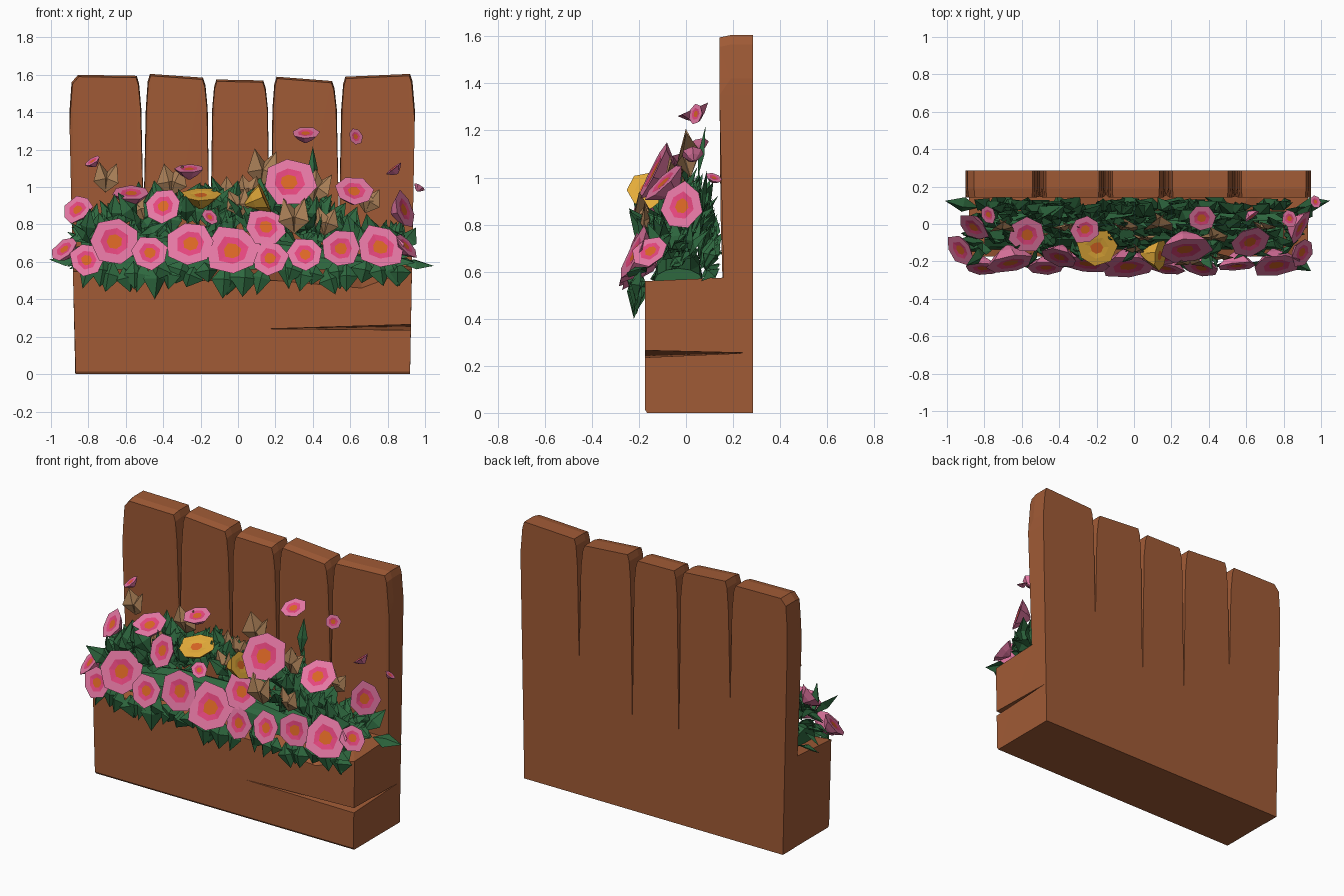
import bpy, bmesh, math, random
from mathutils import Vector

random.seed(11)
rnd = random.uniform
if "Cube" in bpy.data.objects:
    bpy.data.objects.remove(bpy.data.objects["Cube"])


def material(name, rgb):
    col = [((c / 255 + 0.055) / 1.055) ** 2.4 for c in rgb] + [1]
    m = bpy.data.materials.new(name)
    m.use_nodes = True
    m.diffuse_color = col
    m.node_tree.nodes["Principled BSDF"].inputs["Base Color"].default_value = col
    return m


wood = material("wood brown", (161, 91, 54))
green = material("leaf green", (46, 104, 63))
tan = material("dry leaf tan", (168, 126, 86))
pink = material("petal pink", (229, 120, 164))
rose = material("deep rose", (228, 70, 126))
orange = material("heart orange", (218, 102, 36))
yellow = material("petal yellow", (228, 172, 58))


def finish(bm, name, mats, fix=True):
    if fix:
        bmesh.ops.recalc_face_normals(bm, faces=bm.faces)
    me = bpy.data.meshes.new(name)
    bm.to_mesh(me)
    bm.free()
    for m in mats:
        me.materials.append(m)
    ob = bpy.data.objects.new(name, me)
    bpy.context.collection.objects.link(ob)
    return ob


def loft(loops, name, mat=wood):
    """Closed solid through a list of equal-length loops."""
    bm = bmesh.new()
    rows = [[bm.verts.new(p) for p in loop] for loop in loops]
    n = len(rows[0])
    for a, b in zip(rows, rows[1:]):
        for i in range(n):
            bm.faces.new((a[i], a[(i + 1) % n], b[(i + 1) % n], b[i]))
    bm.faces.new(rows[0])
    bm.faces.new(rows[-1])
    bmesh.ops.triangulate(bm, faces=bm.faces)
    return finish(bm, name, [mat])


# Trough: cross-sections along x with an uneven front lip
sections = []
for x, foot, lip in ((-0.883, -0.868, 0.55), (-0.3, -0.3, 0.5), (0.2, 0.2, 0.5),
                     (0.66, 0.66, 0.46), (0.93, 0.92, 0.56)):
    sections.append([(foot, -0.165, 0), (foot, -0.175, 0.015), (x, -0.175, lip),
                     (x, 0.17, 0.575), (foot, 0.172, 0)])
trough = loft(sections, "trough")

# Back boards: left seam, right seam, left split end, right split end, top left, top right
boards = [(-0.87, -0.505, 1.3, 0.85, 1.6, 1.595),
          (-0.505, -0.15, 0.85, 0.55, 1.605, 1.585),
          (-0.15, 0.172, 0.55, 0.57, 1.575, 1.57),
          (0.172, 0.54, 0.57, 0.83, 1.59, 1.567),
          (0.54, 0.92, 0.83, 1.35, 1.59, 1.605)]
board_objects = []
for i, (l, r, nl, nr, tl, tr) in enumerate(boards):
    lx = -0.9 if i == 0 else l + 0.012
    rx = 0.945 if i == 4 else r - 0.012
    up = 1.42
    outline = [(l, 0), (r, 0), (r if i < 4 else rx, nr), (rx, up), (rx - 0.012, tr - 0.04),
               (rx - 0.025, tr), (lx + (0.045 if i == 0 else 0.022), tl),
               (lx + 0.01, tl - 0.04), (lx, up), (l if i > 0 else lx, nl)]
    mid = (l + r) / 2
    back = [(x, 0.285, z) for x, z in outline]
    main = [(x, 0.19, z) for x, z in outline]
    front = [(mid + (x - mid) * (0.975 if z >= up else 1), 0.172 - 0.03 * min(z, 1),
              z - (0.01 if z > up else 0)) for x, z in outline]
    board_objects.append(loft([back, main, front], "back_board_%d" % (i + 1)))

# Wedge-shaped crack cut round the front corner
bm = bmesh.new()
tet = [bm.verts.new(p) for p in ((0.16, -0.178, 0.242), (0.932, 0.27, 0.255),
                                 (0.95, -0.2, 0.234), (0.95, -0.2, 0.267))]
for i in range(4):
    bm.faces.new(tet[:i] + tet[i + 1:])
cutter = finish(bm, "crack_cutter", [wood])
cutter.hide_render = True
cutter.hide_set(True)
cutter.display_type = 'WIRE'
for ob in (trough, board_objects[-1]):
    mod = ob.modifiers.new("crack", 'BOOLEAN')
    mod.operation = 'DIFFERENCE'
    mod.solver = 'EXACT'
    mod.object = cutter

# Flower layout: x, y, z, radius, facing direction; front row first
blooms = []
for x, z, r in ((-.81, .61, .09), (-.66, .71, .135), (-.47, .65, .095), (-.25, .7, .13),
                (-.03, .66, .145), (.17, .62, .1), (.36, .64, .1), (.55, .67, .105),
                (.76, .68, .13), (.15, .79, .105)):
    blooms.append((x, -0.24 + max(0, z - 0.64) * 0.4, z, r, (rnd(-.2, .2), -1, rnd(.2, .5))))
blooms += [(-.4, -.18, .9, .1, (-.3, -1, .5)), (.27, -.14, 1.03, .145, (.1, -1, .5)),
           (.62, -.1, .98, .105, (.2, -.7, .7)), (-.86, -.02, .88, .09, (-.5, -.7, .6)),
           (-.57, -.06, .97, .1, (0, -.4, 1)), (.89, -.02, .88, .105, (1, -.5, .3)),
           (-.93, -.14, .67, .085, (-.6, -.5, .7)), (.9, -.15, .69, .08, (.8, -.4, .7)),
           (.36, .03, 1.29, .075, (0, -.45, 1)), (.63, .04, 1.27, .045, (.6, -.8, .2)),
           (-.78, .05, 1.14, .05, (-.5, -.3, .8)), (-.26, -.03, 1.1, .08, (0, -.3, 1)),
           (.83, .03, 1.1, .05, (-.6, -.1, .8)), (.97, .12, 1.0, .035, (.5, .3, .8)),
           (-.15, -.17, .84, .045, (.5, -.8, .6))]
golden = [(-.2, -.13, .96, .105, (0, -.35, 1)), (.14, -.17, .95, .085, (.95, -.1, .4))]


def hides_bloom(p):
    """True where a leaf point would cover the open face of a flower."""
    for x, y, z, r, facing in blooms + golden:
        f = Vector(facing).normalized()
        v = p - Vector((x, y, z))
        h = v.dot(f)
        if -0.2 * r < h < 0.15 and (v - f * h).length < r * 0.95:
            return True
    return False


# Foliage
def leaf(bm, base, direction, length, width, mat=0):
    """Folded diamond blade with a raised midrib; green ones stay clear of flower faces."""
    d = Vector(direction).normalized()
    side = d.cross(Vector((rnd(-.4, .4), -0.6, 0.8))).normalized()
    rib = side.cross(d)
    if rib.y > 0.3:
        rib = -rib
    b = Vector(base)
    m = b + d * length * 0.45
    pts = [b, m + side * width / 2, b + d * length, m - side * width / 2]
    top = m + rib * width * 0.25
    if mat == 0 and any(hides_bloom(p) for p in pts + [top]):
        return
    v = [bm.verts.new(p) for p in pts]
    c = bm.verts.new(top)
    for i in range(4):
        bm.faces.new((v[i], v[(i + 1) % 4], c)).material_index = mat


def mound(x, a):
    """Point on the planting mound; a runs from the front lip over to the back."""
    h = 0.09 + 0.22 * max(0, 1 - ((x + 0.12) / 0.8) ** 2)
    return Vector((x, -0.04 - 0.13 * math.cos(a), 0.58 + h * math.sin(a)))


bm = bmesh.new()
for i in range(320):
    x, a = rnd(-0.85, 0.87), rnd(0.1, 3.0)
    p = mound(x, a)
    length = rnd(0.11, 0.2)
    d = Vector((rnd(-.7, .7), -0.5 * math.cos(a) + rnd(-.25, .25),
                math.sin(a) * 0.9 + rnd(-.3, .3))).normalized()
    d.y = min(d.y, (0.11 - p.y) / length)
    leaf(bm, p, d, length, rnd(0.08, 0.13))
# Large leaves hanging over the lip
for i in range(32):
    x = -0.83 + 1.68 * i / 31
    leaf(bm, (x, rnd(-.21, -.19), rnd(.56, .64)), (rnd(-.5, .5), -0.12, -1), rnd(.11, .2), rnd(.1, .16))
# Upright leaves along the back
for i in range(26):
    x = rnd(-0.65, 0.5)
    leaf(bm, (x, rnd(0, .07), rnd(.72, .86)), (rnd(-.4, .4), 0.1, 1), rnd(.12, .2), rnd(.07, .11))
# Leaf sprays at both ends
for s in (-1, 1):
    for i in range(14):
        leaf(bm, (s * 0.8, rnd(-.15, .05), rnd(.6, .78)), (s, rnd(-.5, .4), rnd(-.5, .7)), rnd(.08, .15), .08)
leaf(bm, (0.4, 0.05, 1.0), (0, 0.15, 1), 0.22, 0.06)
# Dry leaves: base, sideways lean, length
for x, y, z, dx, s in ((.12, .02, 1.0, .15, .21), (.3, -.18, .75, 0, .2), (.46, -.16, .74, .1, .16),
                       (-.71, 0, .97, .1, .17), (-.36, 0, .95, .1, .18), (.4, -.05, .92, .4, .18),
                       (.02, -.12, .84, -.2, .16), (.68, 0, .86, .3, .15), (-.5, -.05, .82, -.3, .15),
                       (-.06, 0, .9, .3, .16), (.05, -.06, .93, .1, .14)):
    for k in (-0.3, 0.3):
        leaf(bm, (x, y, z), (dx + k, -0.1, 1), s, s * 0.7, 1)
finish(bm, "leaves", [green, tan], fix=False)

# Dense core inside the foliage
loops = []
for x in (-0.8, -0.4, 0, 0.4, 0.8):
    ring = [mound(x, math.pi * k / 6) for k in range(7)]
    loops.append([(p.x, p.y * 0.8, 0.56 + (p.z - 0.58) * 0.6) for p in ring])
loft(loops, "foliage_core", green)


# Flowers: funnel with three colour rings on the open face
def flower(name, x, y, z, r, facing, petal=pink, length=0.75):
    bm = bmesh.new()
    q = Vector(facing).to_track_quat('Z', 'Y')
    n = 7
    turn = rnd(0, 6)
    wobble = [rnd(0.9, 1.12) for _ in range(n)]

    def ring(scale, depth):
        return [bm.verts.new(Vector((x, y, z)) + q @ Vector((
            r * scale * wobble[i] * math.cos(turn + i * math.tau / n),
            r * scale * wobble[i] * math.sin(turn + i * math.tau / n), r * depth)))
            for i in range(n)]

    rings = [ring(0.12, -length), ring(0.6, -length * 0.55), ring(1, 0), ring(0.58, 0), ring(0.32, -0.03)]
    for k, mat in enumerate((0, 0, 0, 1)):
        for i in range(n):
            j = (i + 1) % n
            f = bm.faces.new((rings[k][i], rings[k][j], rings[k + 1][j], rings[k + 1][i]))
            f.material_index = mat
    bm.faces.new(rings[0])
    bm.faces.new(rings[-1]).material_index = 2
    finish(bm, name, [petal, rose if petal is pink else petal, orange])


for i, spec in enumerate(blooms):
    flower("pink_flower_%d" % (i + 1), *spec)
for i, spec in enumerate(golden):
    flower("yellow_flower_%d" % (i + 1), *spec, yellow, 0.75 + 0.55 * i)
